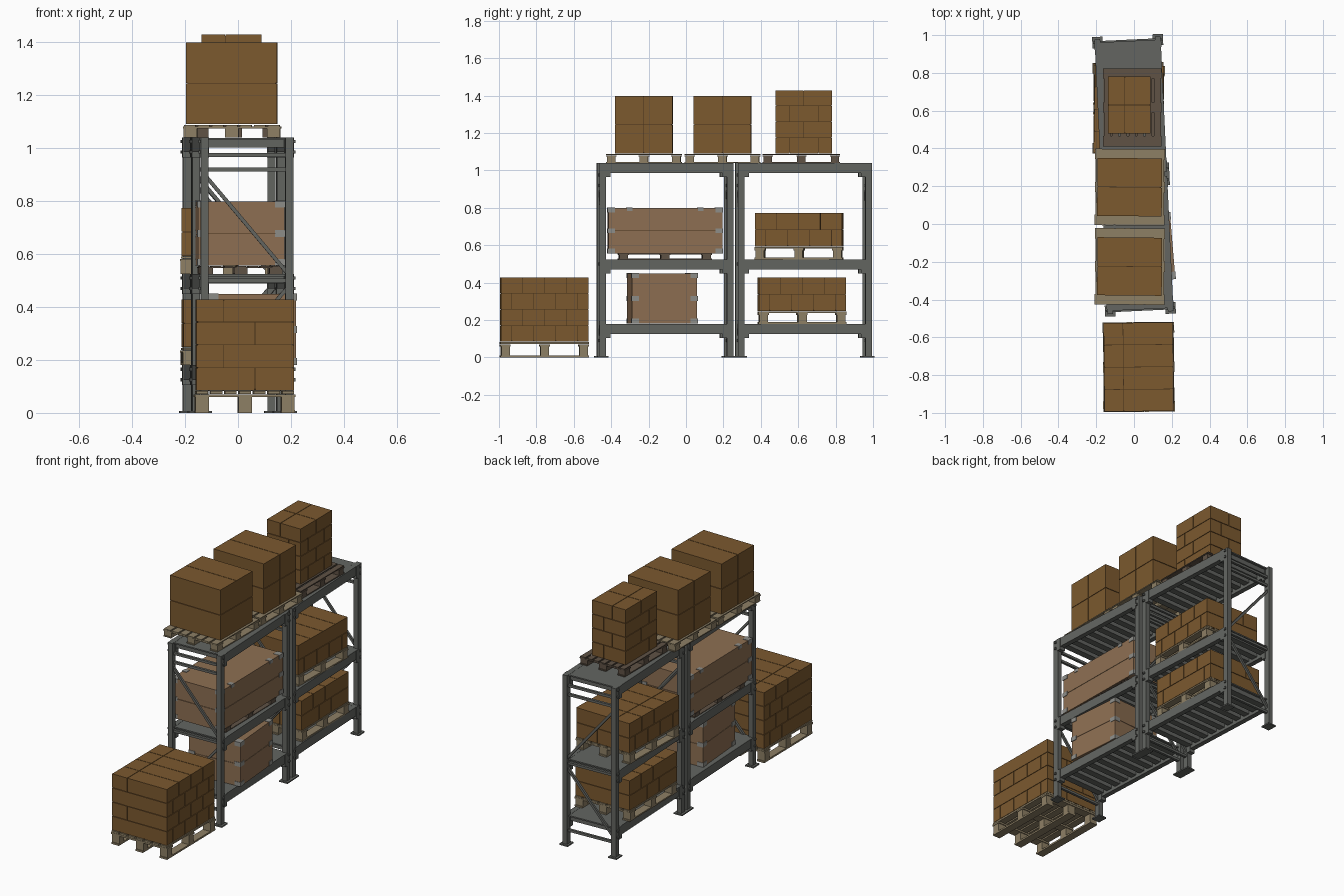
import bpy, bmesh, math
from mathutils import Matrix, Vector

cube = bpy.data.objects.get("Cube")
if cube:
    bpy.data.objects.remove(cube, do_unlink=True)


def material(name, rgb):
    m = bpy.data.materials.new(name)
    m.use_nodes = True
    m.diffuse_color = (*rgb, 1)
    m.node_tree.nodes["Principled BSDF"].inputs["Base Color"].default_value = (*rgb, 1)
    return m


steel = material("grey steel", (0.125, 0.13, 0.12))
cardboard = material("brown cardboard", (0.2, 0.1, 0.028))
seam = material("dark seam", (0.06, 0.03, 0.01))
crate_mat = material("pale crate board", (0.27, 0.16, 0.085))
wood = material("pallet wood", (0.27, 0.215, 0.13))
dark_wood = material("dark pallet wood", (0.115, 0.085, 0.06))
metal = material("light metal", (0.27, 0.27, 0.25))


def build(name, mat, boxes, loc=(0, 0, 0), rot=0, rods=()):
    """One object from boxes (centre, size) and square rods (start, end, width)."""
    bm = bmesh.new()
    for c, s in boxes:
        bmesh.ops.create_cube(bm, size=1, matrix=Matrix.Translation(c) @ Matrix.Diagonal((*s, 1)))
    for a, b, w in rods:
        a, b = Vector(a), Vector(b)
        d = b - a
        turn = d.to_track_quat('Z', 'Y').to_matrix().to_4x4()
        bmesh.ops.create_cube(bm, size=1, matrix=Matrix.Translation((a + b) / 2) @ turn
                              @ Matrix.Diagonal((w, w, d.length, 1)))
    mesh = bpy.data.meshes.new(name)
    bm.to_mesh(mesh)
    bm.free()
    mesh.materials.append(mat)
    ob = bpy.data.objects.new(name, mesh)
    ob.location = loc
    ob.rotation_euler.z = rot
    bpy.context.collection.objects.link(ob)
    return ob


# ---- Rack: four upright frames, two bays, three levels ----
RACK = dict(loc=(0, 0.258, 0), rot=0.047)
END, MID, SIDE = 0.711, 0.03, 0.16
LEVELS = (0.18, 0.525, 1.04)

for i, y in enumerate((-END, -MID, MID, END)):
    boxes, rods = [], []
    for s in (-1, 1):
        boxes.append(((s * SIDE, y, 0.52), (0.03, 0.035, 1.04)))
        boxes.append(((s * SIDE, y, 0.004), (0.055, 0.06, 0.008)))
        for z in LEVELS:
            for dz in (-0.015, -0.055):
                boxes.append(((s * (SIDE + 0.017), y, z + dz), (0.012, 0.012, 0.012)))
    for z in (0.09, 0.5, 0.92, 0.975):
        rods.append(((-SIDE, y, z), (SIDE, y, z), 0.015))
    rods.append(((-SIDE, y, 0.9), (SIDE, y, 0.52), 0.014))
    rods.append(((SIDE, y, 0.48), (-SIDE, y, 0.11), 0.014))
    build(f"upright_frame_{i + 1}", steel, boxes, rods=rods, **RACK)

for bay, s in (("front", -1), ("back", 1)):
    mid_y, length = s * (END + MID) / 2, END - MID
    for n, z in enumerate(LEVELS):
        beams = []
        for x in (-SIDE, SIDE):
            beams.append(((x, mid_y, z - 0.0275), (0.03, length, 0.055)))
            for e in (-1, 1):
                beams.append(((x, mid_y + e * (length / 2 - 0.025), z - 0.0375), (0.036, 0.03, 0.075)))
        build(f"{bay}_beams_{n + 1}", steel, beams, **RACK)
        # deck plate stiffened by cross ribs underneath
        deck = [((0, mid_y, z - 0.005), (2 * SIDE, length, 0.008))]
        for k in range(10):
            y = mid_y + length * ((k + 0.5) / 10 - 0.5)
            deck.append(((0, y, z - 0.022), (2 * SIDE - 0.02, 0.04, 0.03)))
        build(f"{bay}_deck_{n + 1}", steel, deck, **RACK)


# ---- Pallets: runners, blocks, cross boards, top boards ----
def pallet(name, loc, size, rot=0, mat=wood, slats=7):
    w, d, h = size
    t = h * 0.13
    boxes = []
    for x in (-1, 0, 1):
        px = x * (w / 2 - 0.028)
        boxes.append(((px, 0, t / 2), (0.05, d, t)))
        for y in (-1, 0, 1):
            boxes.append(((px, y * (d / 2 - 0.028), h * 0.43), (0.05, 0.045, h * 0.62)))
    for y in (-1, 0, 1):
        boxes.append(((0, y * (d / 2 - 0.028), h * 0.79), (w, 0.055, t)))
    for k in range(slats):
        x = w * ((k + 0.5) / slats - 0.5)
        boxes.append(((x, 0, h - t / 2), (w / slats - 0.01, d, t)))
    return build(name, mat, boxes, loc, rot)


# ---- Stacked cartons: brick-laid boxes round a dark core ----
def cartons(name, loc, size, layers, n, splits=(0.28, 0.6), rot=0):
    w, d, h = size
    gap, boxes = 0.003, []
    step = h / layers
    for k in range(layers):
        odd = (layers - 1 - k) % 2
        xs = [0, splits[odd], 1] if splits else [0, 1]
        ys = [j / n for j in range(n + 1)]
        if odd and splits:
            ys = [0] + [(j + 0.5) / n for j in range(n)] + [1]
        for x0, x1 in zip(xs, xs[1:]):
            for y0, y1 in zip(ys, ys[1:]):
                boxes.append((((x0 + x1 - 1) * w / 2, (y0 + y1 - 1) * d / 2, (k + 0.5) * step),
                              ((x1 - x0) * w - gap, (y1 - y0) * d - gap, step - gap)))
    build(name, cardboard, boxes, loc, rot)
    build(name + "_core", seam, [((0, 0, h / 2), (w - 0.012, d - 0.012, h - 0.012))], loc, rot)


# ---- Strapped crates: two halves with metal corner pieces ----
def crate(name, loc, size, rot, extra):
    w, d, h = size
    halves = [((0, 0, h * f), (w, d, h / 2 - 0.002)) for f in (0.25, 0.75)]
    build(name, crate_mat, halves, loc, rot)
    build(name + "_core", seam, [((0, 0, h / 2), (w - 0.01, d - 0.01, h - 0.01))], loc, rot)
    clips = []
    for x in (-1, 1):
        for y in (-1, 1):
            for z in (0.014, h / 2, h - 0.012):
                clips.append(((x * (w / 2 - 0.017), y * (d / 2 - 0.017), z), (0.04, 0.04, 0.026)))
        for y in extra:
            clips.append(((x * (w / 2 - 0.012), y, h - 0.008), (0.03, 0.03, 0.02)))
    build(name + "_clips", metal, clips, loc, rot)


# Floor load
pallet("floor_pallet", (0.025, -0.757, 0), (0.38, 0.475, 0.082), 0.01)
cartons("floor_cartons", (0.025, -0.757, 0.084), (0.37, 0.472, 0.346), 4, 4, rot=0.01)

# Top loads
for tag, y in (("front", -0.225), ("middle", 0.195)):
    pallet(f"top_{tag}_pallet", (-0.022, y, 1.04), (0.37, 0.405, 0.048), -0.006)
    cartons(f"top_{tag}_cartons", (-0.023, y, 1.09), (0.345, 0.31, 0.31), 2, 2, None, -0.01)
pallet("top_back_pallet", (-0.01, 0.617, 1.04), (0.31, 0.415, 0.048), 0, dark_wood, 7)
cartons("top_back_cartons", (-0.025, 0.63, 1.09), (0.23, 0.305, 0.34), 4, 2, (0.4, 0.65))

# Front bay loads
pallet("crate_pallet", (0.008, -0.113, 0.525), (0.32, 0.5, 0.03), 0.015, dark_wood)
crate("long_crate", (0.008, -0.113, 0.555), (0.327, 0.61, 0.245), 0.015, (-0.19, 0.19))
crate("short_crate", (0.04, -0.128, 0.18), (0.33, 0.35, 0.27), 0.083, ())

# Back bay loads
for tag, y, z, rot in (("middle", 0.605, 0.525, -0.018), ("lower", 0.62, 0.18, 0.018)):
    pallet(f"{tag}_shelf_pallet", (-0.028, y, z), (0.375, 0.47, 0.066), rot)
    cartons(f"{tag}_shelf_cartons", (-0.028, y, z + 0.067), (0.367, 0.47, 0.183), 2, 4, rot=rot)
